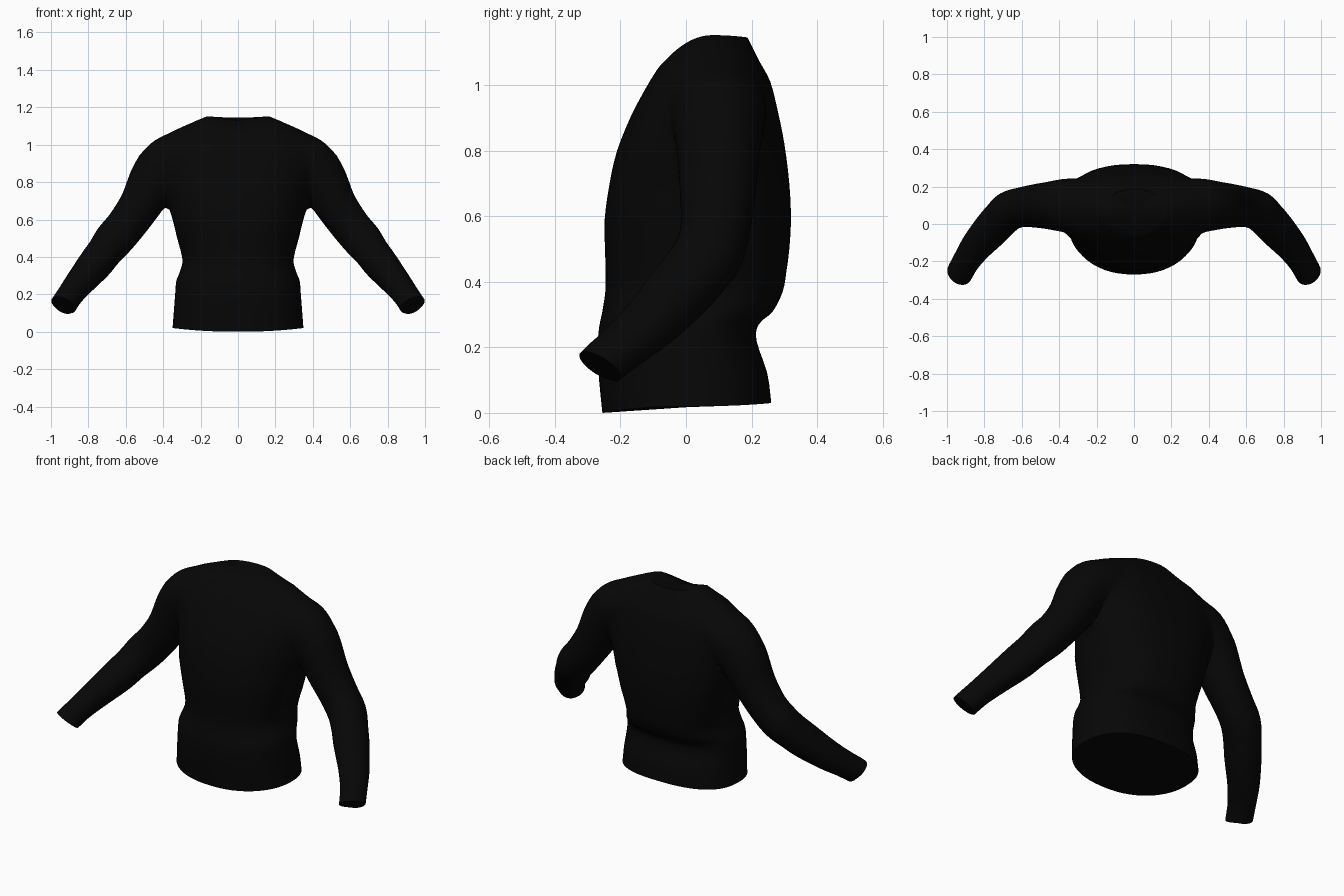
import bpy, bmesh, math
from mathutils import Vector

if "Cube" in bpy.data.objects:
    bpy.data.objects.remove(bpy.data.objects["Cube"])

SEG = 56

knit = bpy.data.materials.new("black_knit")
knit.diffuse_color = (0.002, 0.002, 0.002, 1)
knit.use_nodes = True
knit.node_tree.nodes["Principled BSDF"].inputs["Base Color"].default_value = knit.diffuse_color


def smooth_rows(rows, steps):
    """Catmull-Rom interpolation through rows of numbers."""
    out = []
    for i in range(len(rows) - 1):
        a, b, c, d = (rows[max(0, min(len(rows) - 1, i + k))] for k in (-1, 0, 1, 2))
        for s in range(steps):
            t = s / steps
            out.append([0.5 * (2 * q + (r - p) * t + (2 * p - 5 * q + 4 * r - w) * t * t
                               + (3 * q - p - 3 * r + w) * t ** 3)
                        for p, q, r, w in zip(a, b, c, d)])
    return out + [list(rows[-1])]


def loft(name, rings):
    """Closed tube through rings; each end is a fan round one centre point."""
    bm = bmesh.new()
    loops = [[bm.verts.new(p) for p in ring] for ring in rings]
    for a, b in zip(loops, loops[1:]):
        for i in range(SEG):
            j = (i + 1) % SEG
            bm.faces.new((a[i], a[j], b[j], b[i]))
    for loop in (loops[0], loops[-1]):
        hub = bm.verts.new(sum((v.co for v in loop), Vector()) / SEG)
        for i in range(SEG):
            bm.faces.new((loop[i], loop[(i + 1) % SEG], hub))
    bmesh.ops.recalc_face_normals(bm, faces=bm.faces)
    me = bpy.data.meshes.new(name)
    bm.to_mesh(me)
    bm.free()
    me.materials.append(knit)
    ob = bpy.data.objects.new(name, me)
    bpy.context.collection.objects.link(ob)
    return ob


# Torso: z front, z side, z back, half width, y front, y side, y back
torso_rows = [
    (0.00, 0.02, 0.03, 0.350, -0.255, 0.00, 0.260),
    (0.10, 0.11, 0.12, 0.343, -0.265, 0.00, 0.248),
    (0.19, 0.20, 0.22, 0.336, -0.270, 0.00, 0.215),
    (0.26, 0.27, 0.27, 0.330, -0.265, 0.00, 0.222),
    (0.31, 0.31, 0.31, 0.315, -0.255, 0.01, 0.265),
    (0.37, 0.37, 0.37, 0.297, -0.246, 0.02, 0.295),
    (0.43, 0.43, 0.43, 0.306, -0.245, 0.03, 0.306),
    (0.50, 0.50, 0.50, 0.325, -0.247, 0.04, 0.315),
    (0.59, 0.59, 0.59, 0.347, -0.248, 0.05, 0.320),
    (0.70, 0.70, 0.70, 0.378, -0.233, 0.07, 0.315),
    (0.80, 0.80, 0.82, 0.400, -0.210, 0.09, 0.300),
    (0.90, 0.91, 0.92, 0.415, -0.170, 0.10, 0.280),
    (0.97, 1.00, 1.01, 0.410, -0.134, 0.10, 0.257),
    (1.02, 1.070, 1.07, 0.360, -0.105, 0.10, 0.225),
    (1.055, 1.115, 1.11, 0.255, -0.082, 0.09, 0.205),
    (1.075, 1.152, 1.145, 0.165, -0.063, 0.08, 0.187),
]


def torso_ring(row):
    zf, zs, zb, w, yf, ys, yb = row
    blend = max(0.0, min(1.0, (1.12 - zs) / 0.15))  # rounder towards the neck
    ring = []
    for i in range(SEG):
        a = 2 * math.pi * i / SEG
        s, c = math.sin(a), math.cos(a)
        y_end, z_end, n = (yb, zb, 2 + 0.5 * blend) if s > 0 else (yf, zf, 2 + 0.2 * blend)
        x = math.copysign(abs(c) ** (2 / n), c) * w
        ring.append((x, ys + (y_end - ys) * abs(s) ** (2 / n), zs + (z_end - zs) * s * s))
    return ring


# Sleeve: centre x, y, z, then radius across the arm and radius front to back
sleeve_rows = [
    (0.270, 0.105, 0.975, 0.095, 0.135),
    (0.355, 0.100, 0.915, 0.150, 0.146),
    (0.442, 0.099, 0.824, 0.134, 0.130),
    (0.520, 0.097, 0.682, 0.113, 0.117),
    (0.600, 0.090, 0.567, 0.105, 0.106),
    (0.665, 0.070, 0.490, 0.104, 0.106),
    (0.715, 0.025, 0.425, 0.095, 0.103),
    (0.765, -0.030, 0.360, 0.092, 0.100),
    (0.840, -0.115, 0.270, 0.079, 0.088),
    (0.895, -0.195, 0.200, 0.070, 0.076),
    (0.933, -0.263, 0.143, 0.070, 0.072),
]


def sleeve_rings(side):
    rows = smooth_rows(sleeve_rows, 4)
    rings = []
    for k, r in enumerate(rows):
        c = Vector(r[:3])
        d = (Vector(rows[min(k + 1, len(rows) - 1)][:3]) - Vector(rows[max(k - 1, 0)][:3])).normalized()
        if k == len(rows) - 1:
            d = Vector((0.38, -0.50, -0.78)).normalized()  # cuff opening angle
        u = d.cross(Vector((0, 1, 0))).normalized()
        v = d.cross(u)
        ring = []
        for i in range(SEG):
            a = 2 * math.pi * i / SEG
            p = c + u * (r[3] * math.cos(a)) + v * (r[4] * math.sin(a))
            ring.append((p.x * side, p.y, p.z))
        rings.append(ring)
    return rings


# Join the sleeves to the torso in one skin
sweater = loft("sweater", [torso_ring(r) for r in smooth_rows(torso_rows, 3)])
helpers = []
for side, name in ((1, "right_sleeve"), (-1, "left_sleeve")):
    sleeve = loft(name, sleeve_rings(side))
    helpers.append(sleeve)
    mod = sweater.modifiers.new(name, 'BOOLEAN')
    mod.operation = 'UNION'
    mod.solver = 'EXACT'
    mod.object = sleeve
deps = bpy.context.evaluated_depsgraph_get()
joined = bpy.data.meshes.new_from_object(sweater.evaluated_get(deps))
sweater.modifiers.clear()
sweater.data = joined
for h in helpers:
    bpy.data.objects.remove(h)

# Soften the armhole seams
bm = bmesh.new()
bm.from_mesh(joined)
bmesh.ops.remove_doubles(bm, verts=bm.verts, dist=0.003)
seam = [v for v in bm.verts if 0.24 < abs(v.co.x) < 0.52 and v.co.z > 0.64]
for _ in range(8):
    bmesh.ops.smooth_vert(bm, verts=seam, factor=0.5, use_axis_x=True, use_axis_y=True, use_axis_z=True)
bmesh.ops.recalc_face_normals(bm, faces=bm.faces)
bm.to_mesh(joined)
bm.free()

# Smooth knit with crisp edges at neck, hem and cuffs
for p in joined.polygons:
    p.use_smooth = True
    p.material_index = 0
joined.set_sharp_from_angle(angle=math.radians(40))
